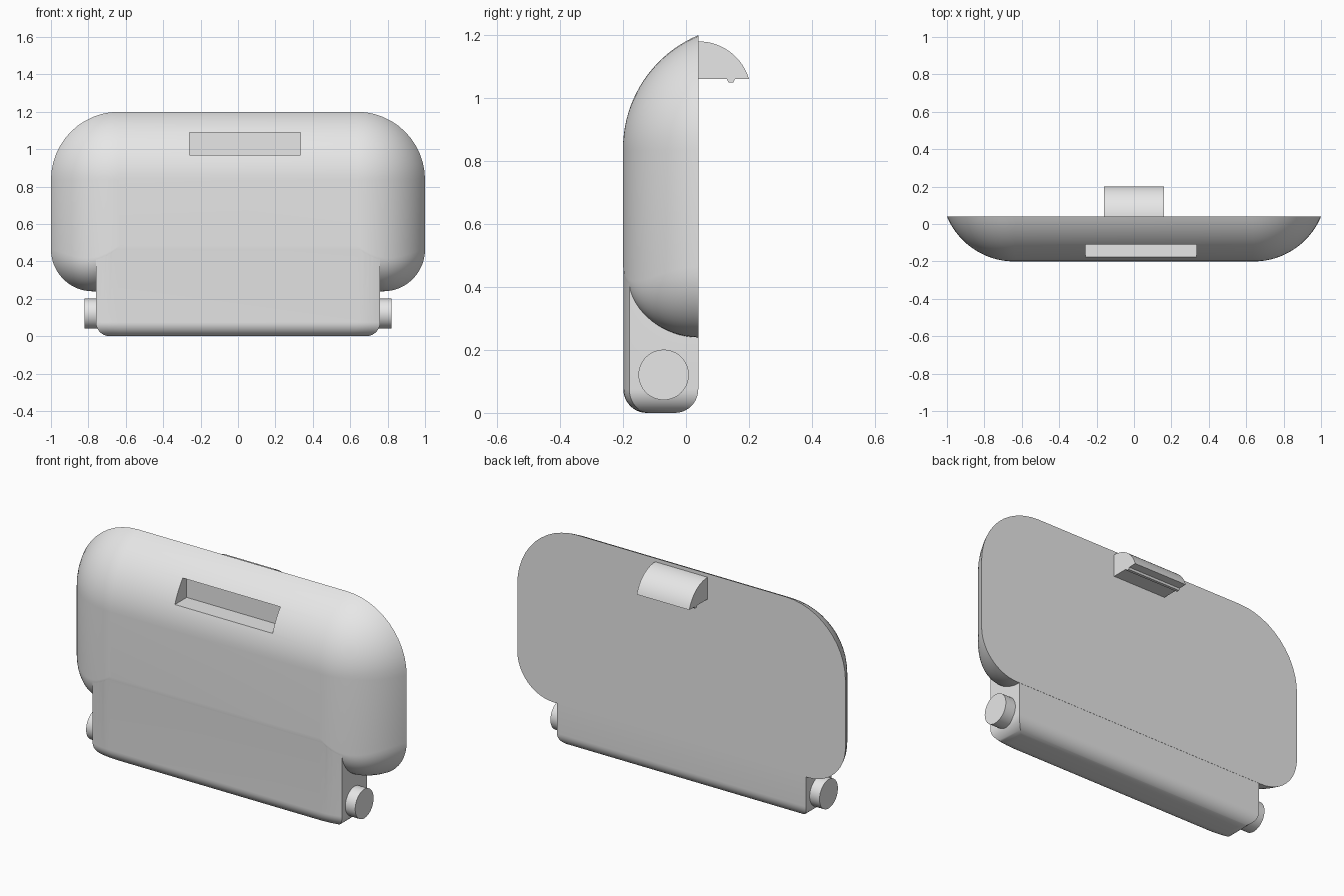
import bpy, bmesh
from math import sin, cos, asin, pi, sqrt, radians

cube = bpy.data.objects.get("Cube")
if cube:
    bpy.data.objects.remove(cube, do_unlink=True)

grey = bpy.data.materials.new("light_grey")
grey.use_nodes = True
grey.diffuse_color = (0.8, 0.8, 0.8, 1)
grey.node_tree.nodes["Principled BSDF"].inputs["Base Color"].default_value = grey.diffuse_color

BACK, FRONT = 0.04, -0.2      # depth limits of the shell
R, REACH = 0.39, 0.36         # edge arc radius and how far it reaches inwards
HALF_W, TOP, BOTTOM = 1.0, 1.2, 0.24


def activate(obj):
    bpy.ops.object.select_all(action='DESELECT')
    obj.select_set(True)
    bpy.context.view_layer.objects.active = obj


def smooth(obj):
    activate(obj)
    bpy.ops.object.shade_smooth_by_angle(angle=radians(30))


def loft(name, rings):
    """Skin equal-length closed rings and cap both ends."""
    bm = bmesh.new()
    loops = [[bm.verts.new(p) for p in ring] for ring in rings]
    n = len(loops[0])
    for a, b in zip(loops, loops[1:]):
        for i in range(n):
            j = (i + 1) % n
            bm.faces.new((a[i], a[j], b[j], b[i]))
    bm.faces.new(loops[0][::-1])
    bm.faces.new(loops[-1])
    bmesh.ops.recalc_face_normals(bm, faces=bm.faces[:])
    mesh = bpy.data.meshes.new(name)
    bm.to_mesh(mesh)
    bm.free()
    mesh.materials.append(grey)
    obj = bpy.data.objects.new(name, mesh)
    bpy.context.collection.objects.link(obj)
    return obj


def combine(obj, other, operation):
    activate(obj)
    mod = obj.modifiers.new(operation, 'BOOLEAN')
    mod.operation, mod.solver, mod.object = operation, 'EXACT', other
    bpy.ops.object.modifier_apply(modifier=mod.name)
    bpy.data.objects.remove(other, do_unlink=True)


def shell_ring(phi):
    """Rounded outline at one depth; its corners tighten towards the front."""
    y = FRONT + R - R * cos(phi)
    inset = REACH - R * sin(phi)
    depth = min(1, (BACK - y) / (BACK - FRONT))
    low = BOTTOM + (BACK - FRONT) * (1 - sqrt(1 - depth ** 2))
    high, w = TOP - inset, HALF_W - inset
    r_top = REACH - inset + 0.004
    r_low = 0.22 * (1 - depth ** 2) + 0.004
    corners = [(w, high, r_top, 0), (-w, high, r_top, 1),
               (-w, low, r_low, 2), (w, low, r_low, 3)]
    ring, steps = [], 12
    for x, z, r, quarter in corners:
        cx = x - r if x > 0 else x + r
        cz = z - r if z == high else z + r
        for i in range(steps + 1):
            a = (quarter + i / steps) * pi / 2
            ring.append((cx + r * cos(a), y, cz + r * sin(a)))
    return ring


# Main shell: flat back, domed edges
steps = 20
phi_max = asin(REACH / R)
body = loft("body", [shell_ring(phi_max * (1 - i / steps)) for i in range(steps + 1)])

# Lower hinge block, following the same edge arc, with a rounded bottom
block_w, gap = 0.76, 0.001
flat_w = HALF_W - REACH
phi_block = asin((block_w - flat_w) / R)
arc = [(flat_w + R * sin(p), FRONT + R - R * cos(p) + gap)
       for p in (phi_block * i / 6 for i in range(7))]
section = [(block_w, BACK - gap)] + arc[::-1]
section += [(-x, y) for x, y in section[::-1]]
mid_y = (FRONT + BACK) / 2
half_y = (BACK - FRONT) / 2
round_r = 0.075


def block_ring(z, inset):
    sx, sy = 1 - inset / block_w, 1 - inset / half_y
    return [(x * sx, mid_y + (y - mid_y) * sy, z) for x, y in section]


angles = [i * pi / 20 for i in range(11)]
block = loft("hinge_block",
             [block_ring(round_r * (1 - cos(a)), round_r * (1 - sin(a))) for a in angles]
             + [block_ring(0.7, 0)])
combine(body, block, 'UNION')

# Finger slot in the upper front
slot = loft("slot_cutter", [[(x, -0.4, 0.97), (x, -0.075, 0.97),
                             (x, -0.075, 1.09), (x, -0.4, 1.09)] for x in (-0.26, 0.335)])
slot.hide_render = True
combine(body, slot, 'DIFFERENCE')
smooth(body)

# Latch on the back: quarter-round top with a small ridge underneath
latch_r = 0.167
sweep = asin(0.16 / latch_r)
profile = [(BACK + latch_r * sin(sweep * i / 16),
            1.18 - latch_r * (1 - cos(sweep * i / 16))) for i in range(17)]
profile += [(0.155, 1.06), (0.15, 1.05), (0.135, 1.05), (0.13, 1.06),
            (BACK - 0.01, 1.06), (BACK - 0.01, 1.18)]
latch = loft("latch", [[(x, y, z) for y, z in profile] for x in (-0.16, 0.16)])
smooth(latch)

# Hinge pegs on both sides
for side, name in ((1, "left_peg"), (-1, "right_peg")):
    bpy.ops.mesh.primitive_cylinder_add(vertices=48, radius=0.08, depth=0.08,
                                        location=(side * 0.78, -0.071, 0.121),
                                        rotation=(0, pi / 2, 0))
    peg = bpy.context.object
    peg.name = name
    peg.data.materials.append(grey)
    smooth(peg)
